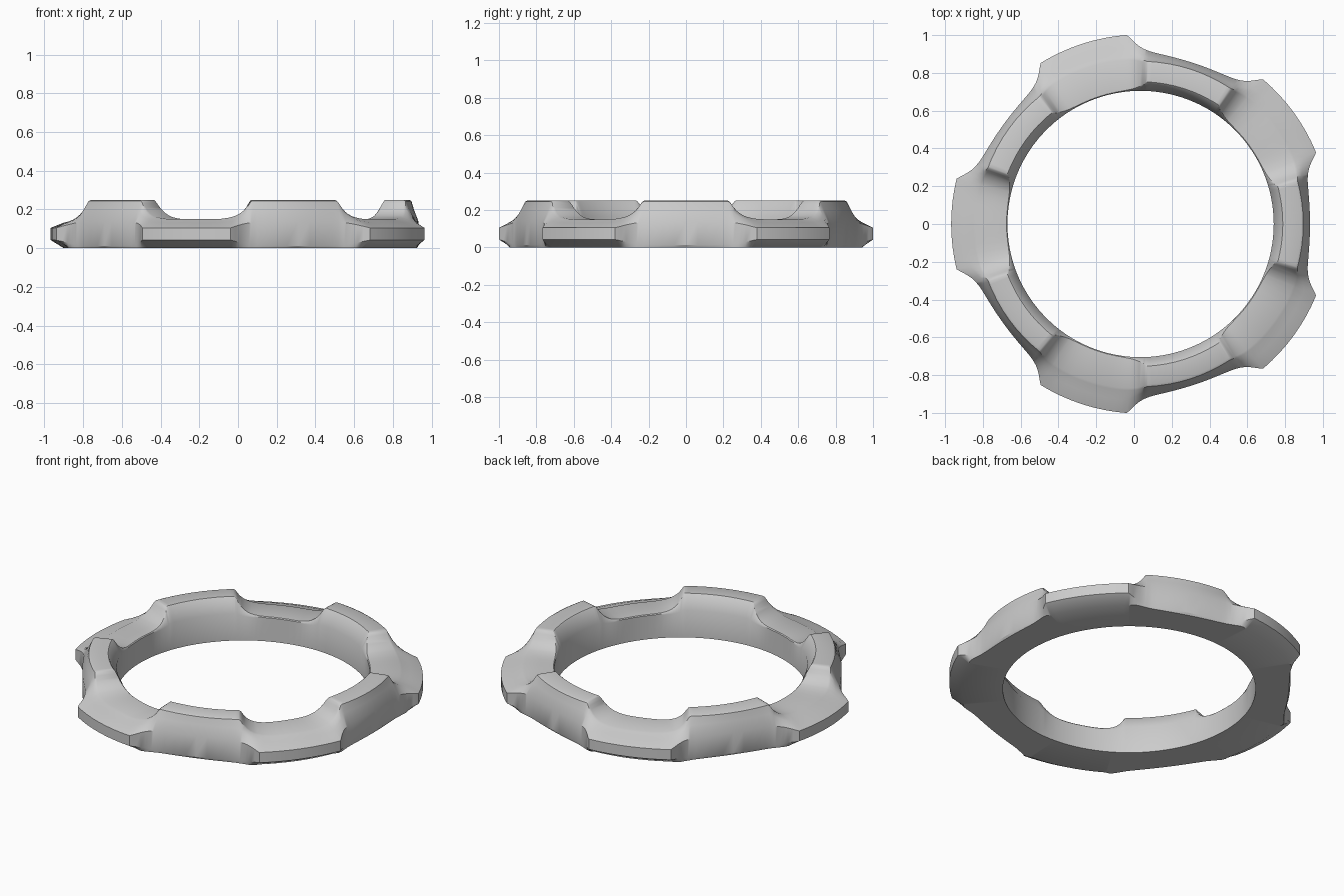
import bpy
import bmesh
import math

cube = bpy.data.objects.get("Cube")
if cube:
    bpy.data.objects.remove(cube, do_unlink=True)

LOBES = 5
CENTRE_X = 0.035
BORE = 0.705

# Half sector, from the middle of a raised block to the middle of a lobe:
# degrees, outer radius, top height
STATIONS = [
    (0, .897, .25), (4, .898, .25), (8, .901, .25), (12, .907, .25),
    (14, .912, .25), (15.3, .917, .25), (15.9, .921, .245), (16.6, .925, .23),
    (17.4, .931, .211), (18.4, .941, .194), (19.6, .957, .180),
    (20.8, .978, .170), (21.6, .993, .165), (22.2, 1.003, .162),
    (24, 1.003, .156), (26, 1.003, .152), (29, 1.003, .15), (32.5, 1.003, .15),
    (36, 1.003, .15),
]


def mix(a, b, t):
    return a + (b - a) * t


def section(radius, top):
    """Closed cross-section as (radius, height) pairs."""
    lobe = min(max((radius - .897) / .106, 0), 1)
    block = (top - .15) / .1
    edge = mix(.88, .855, block)
    low = mix(.012, .042, lobe)
    high = mix(.14, .105, lobe)
    return [
        (BORE, 0),
        (mix(radius - .008, .935, lobe), 0),
        (radius, low),
        (radius, high),
        (mix(radius, edge, .55), mix(high, top, mix(.6, .55, block))),
        (edge + .006, top - .006),
        (edge - .006, top),
        (BORE + .005 + .043 * block, top),
        (BORE + .042 * block, top - .005),
        (BORE, mix(.14, .165, block)),
    ]


# Sweep the section around the ring, mirroring each half sector
half = 180 / LOBES
rings = []
for i in range(LOBES):
    base = 2 * half * i
    rings += [(base + a, r, t) for a, r, t in STATIONS[:-1]]
    rings += [(base + 2 * half - a, r, t) for a, r, t in reversed(STATIONS[1:])]

bm = bmesh.new()
loops = []
for angle, radius, top in rings:
    c, s = math.cos(math.radians(angle)), math.sin(math.radians(angle))
    loops.append([bm.verts.new((CENTRE_X + r * c, r * s, z))
                  for r, z in section(radius, top)])
for a, b in zip(loops, loops[1:] + loops[:1]):
    for j in range(len(a)):
        k = (j + 1) % len(a)
        bm.faces.new((a[j], b[j], b[k], a[k]))
bmesh.ops.recalc_face_normals(bm, faces=bm.faces)

mesh = bpy.data.meshes.new("lobed_ring")
bm.to_mesh(mesh)
bm.free()
ring = bpy.data.objects.new("lobed_ring", mesh)
bpy.context.collection.objects.link(ring)

# Plain grey
grey = bpy.data.materials.new("light_grey")
grey.use_nodes = True
colour = (.6, .6, .6, 1)
grey.diffuse_color = colour
grey.node_tree.nodes["Principled BSDF"].inputs["Base Color"].default_value = colour
mesh.materials.append(grey)

bpy.ops.object.select_all(action="DESELECT")
ring.select_set(True)
bpy.context.view_layer.objects.active = ring
bpy.ops.object.shade_smooth_by_angle(angle=math.radians(32))
